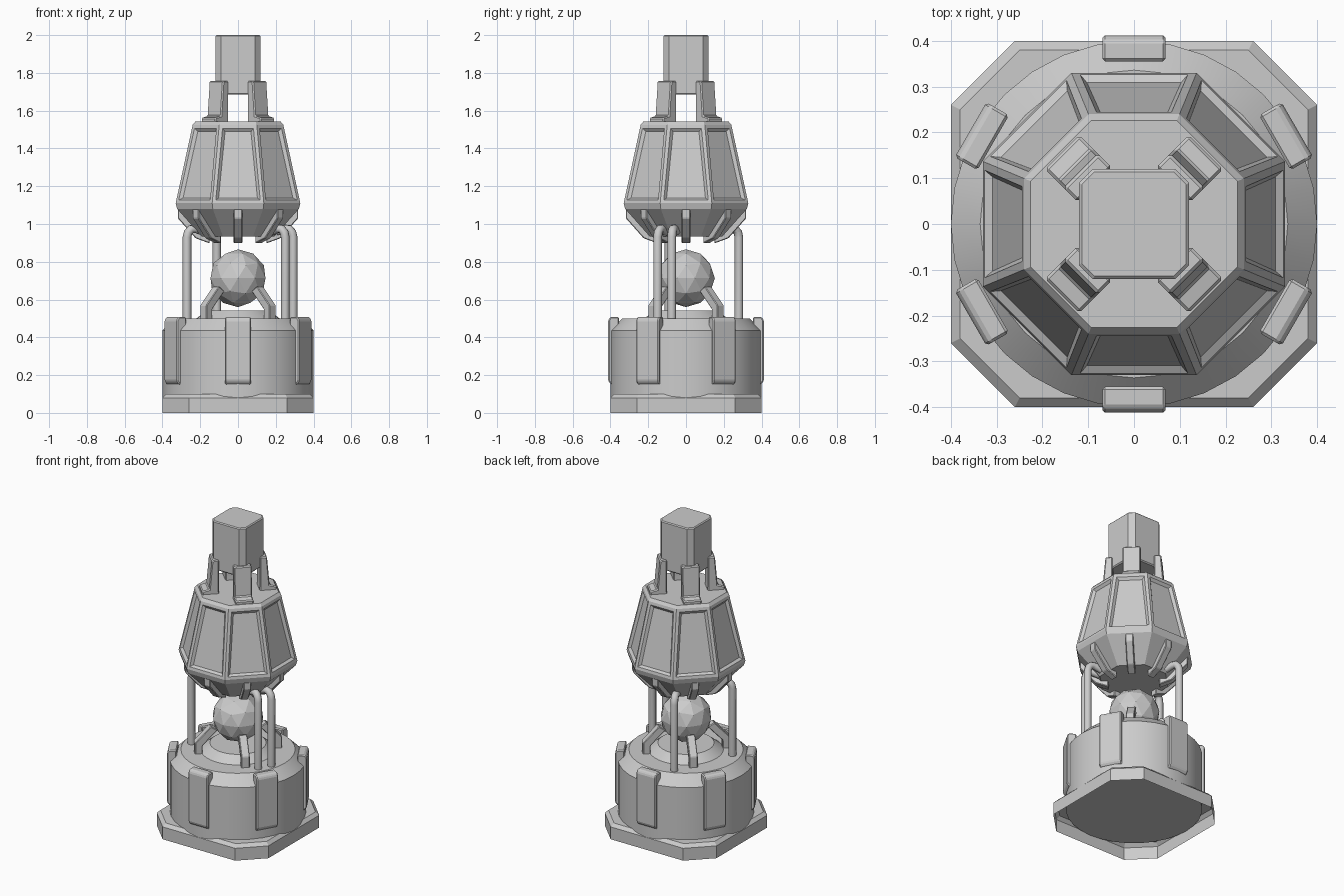
import bpy, bmesh
from math import sin, cos, pi, radians, hypot, tan
from mathutils import Matrix

if "Cube" in bpy.data.objects:
    bpy.data.objects.remove(bpy.data.objects["Cube"])


def finish(name, bm, smooth=None):
    bmesh.ops.recalc_face_normals(bm, faces=bm.faces)
    me = bpy.data.meshes.new(name)
    bm.to_mesh(me)
    bm.free()
    if smooth:
        me.shade_smooth()
        me.set_sharp_from_angle(angle=radians(smooth))
    ob = bpy.data.objects.new(name, me)
    bpy.context.collection.objects.link(ob)
    return ob


def loft(rings, cap_bottom=True, cap_top=True):
    """Stack of (outline, z) rings joined by quads; returns bmesh and bands."""
    bm = bmesh.new()
    vs = [[bm.verts.new((x, y, z)) for x, y in pts] for pts, z in rings]
    bands = []
    for a, b in zip(vs, vs[1:]):
        n = len(a)
        bands.append([bm.faces.new((a[i], a[(i + 1) % n], b[(i + 1) % n], b[i])) for i in range(n)])
    if cap_bottom:
        bm.faces.new(vs[0][::-1])
    if cap_top:
        bm.faces.new(vs[-1])
    return bm, bands


def cut_square(h, c):
    """Square of half size h whose corners start at c."""
    return [(h, -c), (h, c), (c, h), (-c, h), (-h, c), (-h, -c), (-c, -h), (c, -h)]


def octagon(apothem):
    return cut_square(apothem, apothem * tan(pi / 8))


def circle(r, n=32):
    return [(r * cos(2 * pi * i / n), r * sin(2 * pi * i / n)) for i in range(n)]


def radial_bar(name, profile, width, angle, bevel=0.006):
    """Profile in (radius, z), extruded sideways and turned about z."""
    bm = bmesh.new()
    f = bm.faces.new([bm.verts.new((r, -width / 2, z)) for r, z in profile])
    ext = bmesh.ops.extrude_face_region(bm, geom=[f])
    for v in ext["geom"]:
        if isinstance(v, bmesh.types.BMVert):
            v.co.y += width
    bmesh.ops.recalc_face_normals(bm, faces=bm.faces)
    if bevel:
        bmesh.ops.bevel(bm, geom=bm.edges[:], offset=bevel, segments=1, affect='EDGES', profile=0.5)
    bmesh.ops.transform(bm, matrix=Matrix.Rotation(radians(angle), 4, 'Z'), verts=bm.verts)
    return finish(name, bm)


# Base plate, open underneath
bm, _ = loft([(cut_square(0.40, 0.26), 0), (cut_square(0.40, 0.26), 0.08),
              (cut_square(0.38, 0.25), 0.10)], cap_bottom=False)
finish("base_plate", bm)

# Round drum with chamfered rim and raised centre
bm, _ = loft([(circle(0.40), 0.07), (circle(0.40), 0.437), (circle(0.336), 0.50),
              (circle(0.22), 0.50), (circle(0.165), 0.543)])
finish("drum", bm, 25)

# Pads around the drum
for i in range(6):
    radial_bar("drum_pad", [(0.355, 0.15), (0.397, 0.15), (0.412, 0.17), (0.412, 0.49),
                            (0.40, 0.508), (0.355, 0.508)], 0.138, 30 + 60 * i)

# Faceted core ball and its struts
bm = bmesh.new()
bmesh.ops.create_icosphere(bm, subdivisions=2, radius=0.153, matrix=Matrix.Translation((0, 0, 0.713)))
finish("core_ball", bm)
for i in range(4):
    radial_bar("core_strut", [(0.215, 0.49), (0.26, 0.49), (0.26, 0.57), (0.165, 0.67),
                              (0.125, 0.645), (0.215, 0.55)], 0.05, 45 + 90 * i, 0.004)

# Octagonal housing with recessed panels
bm, bands = loft([(octagon(0.193), 0.935), (octagon(0.322), 1.08), (octagon(0.33), 1.11),
                  (octagon(0.24), 1.525), (octagon(0.226), 1.542)])
bmesh.ops.recalc_face_normals(bm, faces=bm.faces)
bmesh.ops.inset_individual(bm, faces=bands[2], thickness=0.026, depth=0)
bmesh.ops.inset_individual(bm, faces=bands[2], thickness=0.02, depth=-0.015)
finish("housing", bm)

# Hooked ribs under the housing
for i in range(8):
    radial_bar("housing_rib", [(0.295, 1.085), (0.318, 1.08), (0.318, 1.03), (0.225, 0.925), (0.15, 0.897),
                               (0.15, 0.935), (0.20, 0.965)], 0.045, 45 * i, 0.004)

# Bent pipes between drum and housing
for x, y in [(0.292, -0.075), (0.25, -0.15), (-0.27, -0.09), (-0.112, 0.28)]:
    r = hypot(x, y)
    cu = bpy.data.curves.new("pipe", 'CURVE')
    cu.dimensions = '3D'
    cu.bevel_depth = 0.023
    cu.bevel_resolution = 2
    cu.use_fill_caps = True
    path = [(r, 0.48), (r, 0.93), (r - 0.006, 0.955), (r - 0.022, 0.973), (r - 0.045, 0.975), (r - 0.09, 0.96)]
    sp = cu.splines.new('POLY')
    sp.points.add(len(path) - 1)
    for p, (d, z) in zip(sp.points, path):
        p.co = (x * d / r, y * d / r, z, 1)
    sp.use_smooth = True
    bpy.context.collection.objects.link(bpy.data.objects.new("pipe", cu))

# Brackets holding the cap
for i in range(4):
    radial_bar("cap_bracket", [(0.12, 1.53), (0.222, 1.53), (0.222, 1.562), (0.18, 1.572),
                               (0.164, 1.757), (0.122, 1.757), (0.122, 1.575)],
               0.106, 45 + 90 * i, 0.006)

# Top cap
bm, _ = loft([(cut_square(0.114, 0.086), 1.685), (cut_square(0.12, 0.09), 1.692),
              (cut_square(0.12, 0.09), 1.994), (cut_square(0.114, 0.086), 2.0)])
finish("top_cap", bm)
